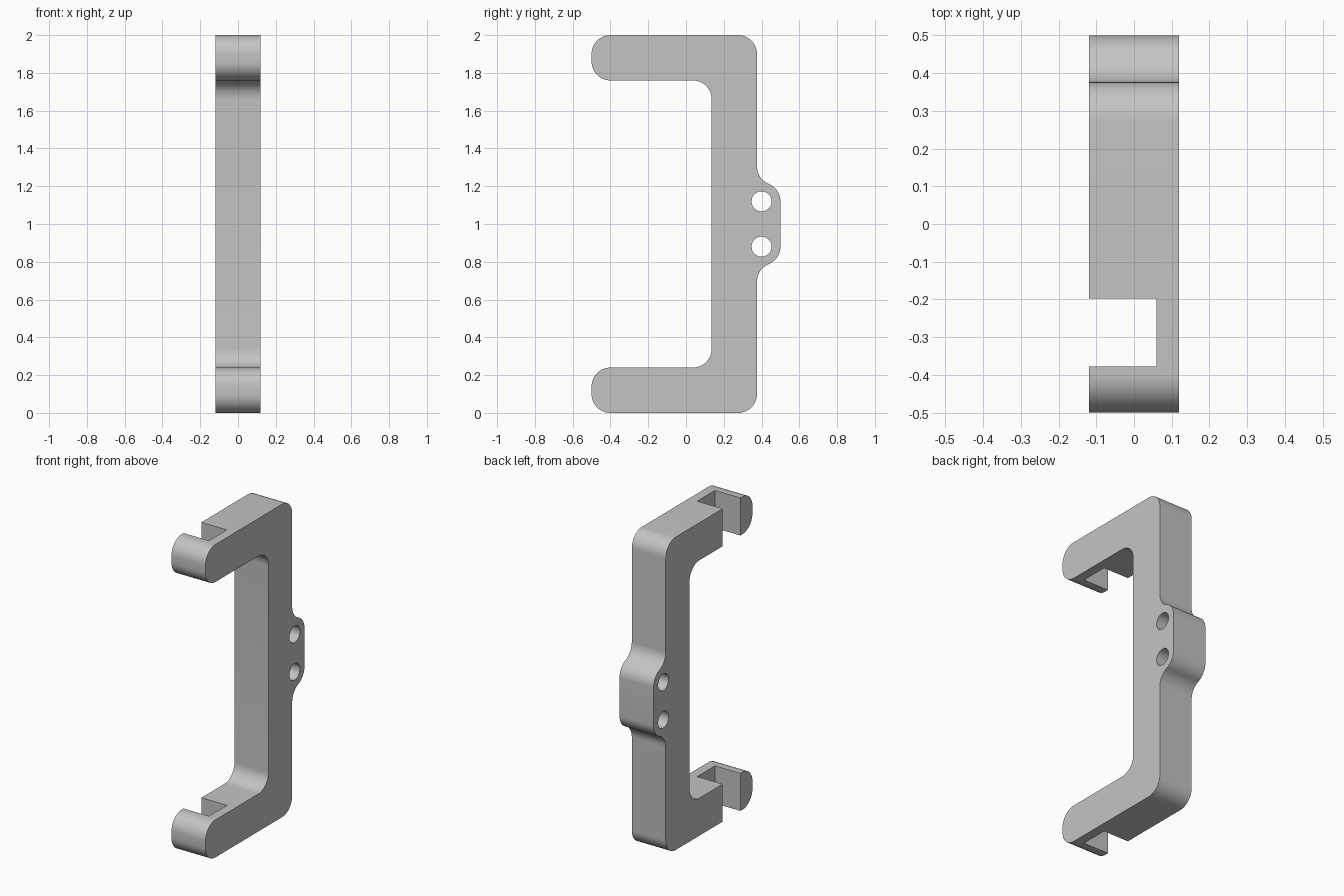
import bpy, bmesh, math
from mathutils import Matrix, Vector

if "Cube" in bpy.data.objects:
    bpy.data.objects.remove(bpy.data.objects["Cube"])

HALF_WIDTH = 0.12
RADIUS = 0.1
THICK = 0.24
FRONT, BACK, LUG_BACK = -0.5, 0.376, 0.5
HOLE_Y, HOLE_OFFSET, HOLE_RADIUS = 0.4, 0.12, 0.053

grey = bpy.data.materials.new("plain grey")
grey.use_nodes = True
colour = (0.55, 0.55, 0.55, 1)
grey.diffuse_color = colour
grey.node_tree.nodes["Principled BSDF"].inputs["Base Color"].default_value = colour


def arc(y, z, start, end, steps=12):
    """Points of a circular arc in the side profile, angles in degrees."""
    angles = [math.radians(start + (end - start) * i / steps) for i in range(steps + 1)]
    return [(y + RADIUS * math.cos(a), z + RADIUS * math.sin(a)) for a in angles]


def make_object(name, bm):
    bmesh.ops.recalc_face_normals(bm, faces=bm.faces)
    mesh = bpy.data.meshes.new(name)
    bm.to_mesh(mesh)
    bm.free()
    mesh.materials.append(grey)
    obj = bpy.data.objects.new(name, mesh)
    bpy.context.collection.objects.link(obj)
    return obj


# Upper half of the side profile, heights measured from the middle
r = RADIUS
inner = BACK - THICK
fillet_y = BACK + r
lug_z = HOLE_OFFSET
fillet_z = lug_z + math.sqrt((2 * r) ** 2 - (fillet_y - (LUG_BACK - r)) ** 2)
blend = math.degrees(math.atan2(fillet_z - lug_z, fillet_y - (LUG_BACK - r)))
upper = arc(LUG_BACK - r, lug_z, 0, blend)
upper += arc(fillet_y, fillet_z, 180 + blend, 180)[1:]
upper += arc(BACK - r, 1 - r, 0, 90)
upper += arc(FRONT + r, 1 - r, 90, 180)
upper += arc(FRONT + r, 1 - THICK + r, 180, 270)
upper += arc(inner - r, 1 - THICK - r, 90, 0)
profile = upper + [(y, -z) for y, z in reversed(upper)]

# Bracket body: profile extruded across its width
bm = bmesh.new()
face = bm.faces.new([bm.verts.new((-HALF_WIDTH, y, z + 1)) for y, z in profile])
new = bmesh.ops.extrude_face_region(bm, geom=[face])["geom"]
bmesh.ops.translate(bm, vec=Vector((2 * HALF_WIDTH, 0, 0)),
                    verts=[v for v in new if isinstance(v, bmesh.types.BMVert)])
bracket = make_object("clip_bracket", bm)

# Slot through both arms, open on one side
cutters = []
bm = bmesh.new()
bmesh.ops.create_cube(bm, size=1)
bmesh.ops.scale(bm, vec=(0.26, 0.18, 2.4), verts=bm.verts)
bmesh.ops.translate(bm, vec=(-0.07, -0.288, 1), verts=bm.verts)
cutters.append(make_object("slot_cutter", bm))

# Two bolt holes through the rear lug
for side in (-1, 1):
    bm = bmesh.new()
    place = Matrix.Translation((0, HOLE_Y, 1 + side * HOLE_OFFSET))
    bmesh.ops.create_cone(bm, cap_ends=True, segments=48, radius1=HOLE_RADIUS,
                          radius2=HOLE_RADIUS, depth=0.5,
                          matrix=place @ Matrix.Rotation(math.pi / 2, 4, "Y"))
    cutters.append(make_object("hole_cutter", bm))

# Cut, then smooth the curved faces
bpy.ops.object.select_all(action="DESELECT")
bpy.context.view_layer.objects.active = bracket
bracket.select_set(True)
for cutter in cutters:
    cutter.hide_render = True
    cut = bracket.modifiers.new("cut", "BOOLEAN")
    cut.operation = "DIFFERENCE"
    cut.solver = "EXACT"
    cut.object = cutter
    bpy.ops.object.modifier_apply(modifier=cut.name)
    bpy.data.objects.remove(cutter)
bpy.ops.object.shade_smooth_by_angle(angle=math.radians(30))
